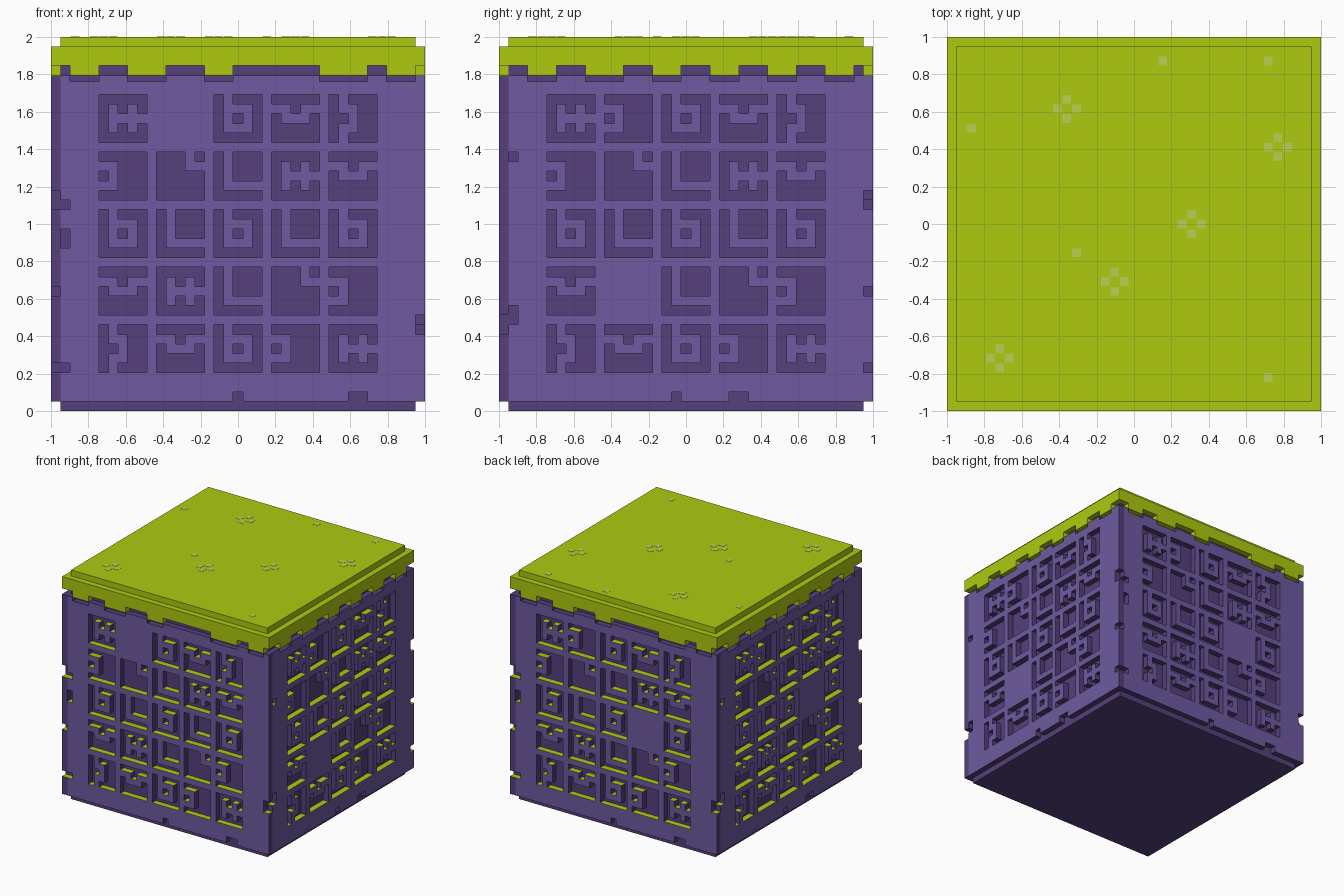
import bpy, bmesh, math
from mathutils import Matrix

if "Cube" in bpy.data.objects:
    bpy.data.objects.remove(bpy.data.objects["Cube"])

N = 39            # blocks along one side
U = 2 / N         # size of one block
HALF = N / 2


def material(name, colour):
    m = bpy.data.materials.new(name)
    m.use_nodes = True
    m.diffuse_color = (*colour, 1)
    m.node_tree.nodes["Principled BSDF"].inputs["Base Color"].default_value = (*colour, 1)
    return m


PURPLE = material("purple", (0.156, 0.102, 0.352))
DARK = material("dark purple", (0.089, 0.050, 0.198))
GREEN = material("lime green", (0.418, 0.591, 0.005))
PALE = material("pale green", (0.49, 0.62, 0.09))


def finish(name, bm, mats):
    mesh = bpy.data.meshes.new(name)
    bm.to_mesh(mesh)
    bm.free()
    for m in mats:
        mesh.materials.append(m)
    obj = bpy.data.objects.new(name, mesh)
    bpy.context.collection.objects.link(obj)
    return obj


def add_box(bm, lo, hi):
    """Box between two corners given in blocks."""
    size = [(b - a) * U for a, b in zip(lo, hi)]
    mid = [(a + b) / 2 * U for a, b in zip(lo, hi)]
    bmesh.ops.create_cube(bm, size=1, matrix=Matrix.Translation(mid) @ Matrix.Diagonal((*size, 1)))


def box(name, half, z0, z1, mat):
    bm = bmesh.new()
    add_box(bm, (-half, -half, z0), (half, half, z1))
    return finish(name, bm, [mat])


def level(r):
    """Height of a row line; one thin row sits just under the fringe."""
    return r if r <= 34 else 34.35 if r == 35 else r - 1


def slab(name, cells, turn, mats):
    """One-block-thick plate made of (column, row) cells, turned about z."""
    bm = bmesh.new()
    outer, inner = -HALF, -HALF + 1

    def quad(pts, index):
        f = bm.faces.new([bm.verts.new([v * U for v in p]) for p in pts])
        f.material_index = min(index, len(mats) - 1)

    for c, r in cells:
        x0, x1, z0, z1 = c - HALF, c + 1 - HALF, level(r), level(r + 1)
        ring = [(x0, z0), (x1, z0), (x1, z1), (x0, z1)]
        quad([(x, outer, z) for x, z in ring], 0)
        quad([(x, inner, z) for x, z in reversed(ring)], 1)
        for i, (dc, dr) in enumerate([(0, -1), (1, 0), (0, 1), (-1, 0)]):
            if (c + dc, r + dr) in cells:
                continue
            a, b = ring[i], ring[(i + 1) % 4]
            ledge = dr == 1 and r < 34          # upward ledges are green
            quad([(b[0], outer, b[1]), (a[0], outer, a[1]),
                  (a[0], inner, a[1]), (b[0], inner, b[1])], 2 if ledge else 1)
    bmesh.ops.remove_doubles(bm, verts=bm.verts, dist=U / 100)
    bmesh.ops.dissolve_limit(bm, angle_limit=0.02, verts=bm.verts, edges=bm.edges,
                             delimit={'MATERIAL'})
    bmesh.ops.rotate(bm, verts=bm.verts, cent=(0, 0, 0),
                     matrix=Matrix.Rotation(turn * math.pi / 2, 3, 'Z'))
    return finish(name, bm, mats)


# Carved tiles: # is cut away, . stays raised
TILES = {
    "H": ("#####", "#.#.#", "#....", "#.#.#", "#####"),
    "D": ("#####", "..###", "#.###", "..###", "#####"),
    "G": ("#.###", "#...#", "#.#.#", "#...#", "#####"),
    "T": ("#####", "..#..", "#...#", "#####", "#####"),
    "B": ("#.###", "#..##", "##.##", "#..##", "#.###"),
    "K": ("###.#", "###..", "#####", "#####", "#####"),
    "L": ("#.###", "#.###", "#.###", "#....", "#####"),
}
LAYOUT = ("HDGTB", "DKLHT", "GLGLG", "THLKD", "BTGDH")

# Fringe teeth (column ranges) and edge chips (column, row) for the two face kinds
TEETH_A = [(2, 5), (8, 12), (16, 19), (28, 33), (35, 38)]
TEETH_B = [(3, 6), (9, 13), (16, 19), (22, 25), (28, 31), (34, 37)]
CHIPS_A = {(1, 21), (1, 17), (1, 18), (1, 4), (19, 1), (31, 1), (32, 1), (38, 8), (38, 9)}
CHIPS_B = {(1, 26), (1, 9), (1, 10), (18, 1), (24, 1), (25, 1),
           (38, 4), (38, 12), (38, 21), (38, 22)}


def build_side(side, turn, blank, teeth, chips):
    tooth_cols = {c for a, b in teeth for c in range(a, b)}
    cells = {(c, r) for c in range(1, N) for r in range(1, 36)} - chips
    cells -= {(c, 35) for c in tooth_cols}
    for i, row in enumerate(LAYOUT):
        for k, key in enumerate(row):
            if (i, k) == blank:
                continue
            for j, line in enumerate(TILES[key]):
                for n, mark in enumerate(line):
                    if mark == "#":
                        cells.discard((5 + 6 * k + n, 32 - 6 * i - j))
    slab(side + "_carved_panel", cells, turn, [PURPLE, DARK, GREEN])
    slab(side + "_grass_fringe", {(c, 36) for c in tooth_cols}, turn, [GREEN])


# Solid middle and grass cap
box("core", HALF - 1, 0, 37, DARK)
box("grass_rim", HALF, 36, 38, GREEN)
box("grass_top", HALF - 1, 38, 39, GREEN)

# Four carved sides, overlapping in turn at the corners
build_side("front", 0, (0, 1), TEETH_A, CHIPS_A)
build_side("right_hand", 1, (3, 1), TEETH_B, CHIPS_B)
build_side("back", 2, (2, 3), TEETH_A, CHIPS_A)
build_side("left_hand", 3, (2, 3), TEETH_B, CHIPS_B)

# Pale flowers on the grass: single petals and rings of four
spots = [(3, 17), (14, 17), (-17, 10), (-6, -3), (14, -16)]
for x, y in [(-7, 12), (15, 8), (6, 0), (-2, -6), (-14, -14)]:
    spots += [(x + 1, y), (x - 1, y), (x, y + 1), (x, y - 1)]
bm = bmesh.new()
for x, y in spots:
    add_box(bm, (x - 0.45, y - 0.45, N - 0.02), (x + 0.45, y + 0.45, N + 0.03))
finish("flowers", bm, [PALE])
